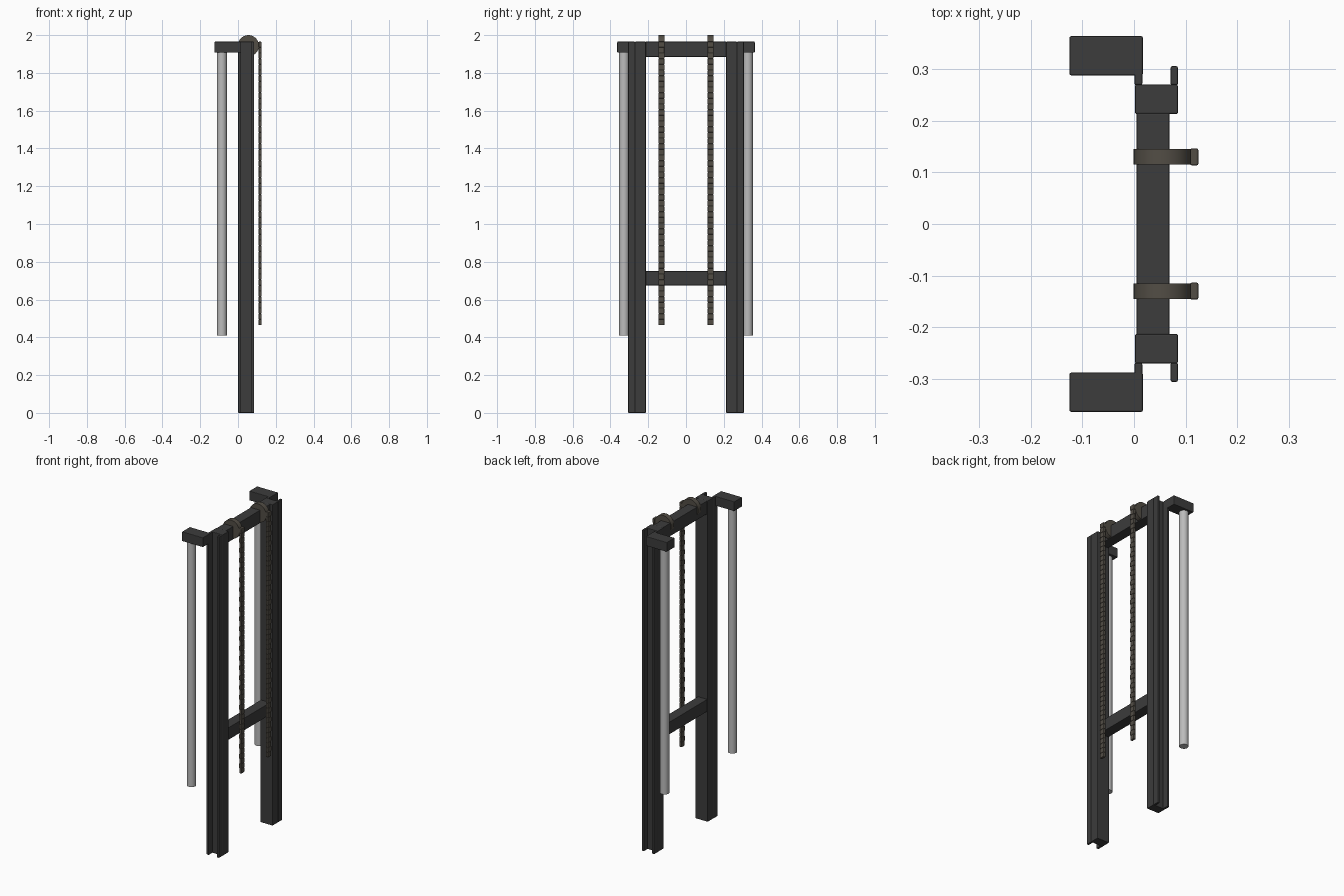
import bpy, bmesh
from mathutils import Matrix, Vector

if "Cube" in bpy.data.objects:
    bpy.data.objects.remove(bpy.data.objects["Cube"])


def material(name, rgb):
    m = bpy.data.materials.new(name)
    m.diffuse_color = (*rgb, 1)
    m.use_nodes = True
    m.node_tree.nodes["Principled BSDF"].inputs["Base Color"].default_value = m.diffuse_color
    return m


DARK = material("dark_steel", (0.045, 0.045, 0.045))
CHAIN = material("chain_steel", (0.085, 0.075, 0.06))
CHROME = material("rod_steel", (0.5, 0.5, 0.5))


def finish(name, bm, mat, bevel=0.0):
    mesh = bpy.data.meshes.new(name)
    bm.to_mesh(mesh)
    bm.free()
    mesh.materials.append(mat)
    ob = bpy.data.objects.new(name, mesh)
    bpy.context.collection.objects.link(ob)
    if bevel:
        mod = ob.modifiers.new("soft_edges", 'BEVEL')
        mod.width = bevel
        mod.segments = 2
    return ob


def add_box(bm, x, y, z):
    size = (x[1] - x[0], y[1] - y[0], z[1] - z[0])
    mid = Vector((x[0] + x[1], y[0] + y[1], z[0] + z[1])) / 2
    bmesh.ops.create_cube(bm, size=1, matrix=Matrix.Translation(mid) @ Matrix.Diagonal((*size, 1)))


def box(name, x, y, z, mat=DARK, bevel=0.003):
    bm = bmesh.new()
    add_box(bm, x, y, z)
    return finish(name, bm, mat, bevel)


def cylinder(name, loc, r, depth, mat, axis='Z', segs=32, bevel=0.0):
    rot = Matrix.Rotation(1.5707963, 4, 'X') if axis == 'Y' else Matrix()
    bm = bmesh.new()
    bmesh.ops.create_cone(bm, cap_ends=True, segments=segs, radius1=r, radius2=r,
                          depth=depth, matrix=Matrix.Translation(loc) @ rot)
    ob = finish(name, bm, mat)
    bpy.context.view_layer.objects.active = ob
    ob.select_set(True)
    bpy.ops.object.shade_smooth_by_angle(angle=0.6)
    ob.select_set(False)
    return ob


def span(s, a, b):
    return tuple(sorted((s * a, s * b)))


for side, s in (("left", -1), ("right", 1)):
    # Upright channel: solid web with two flanges, open outward
    box(f"{side}_rail_web", (0.002, 0.085), span(s, 0.213, 0.270), (0, 1.965))
    box(f"{side}_rail_back_flange", (0.001, 0.016), span(s, 0.269, 0.306), (0, 1.965))
    box(f"{side}_rail_front_flange", (0.071, 0.085), span(s, 0.269, 0.306), (0, 1.965))

    # Lift cylinder and its top bracket
    box(f"{side}_cylinder_bracket", (-0.125, 0.017), span(s, 0.288, 0.364), (1.907, 1.965))
    cylinder(f"{side}_lift_cylinder", (-0.085, s * 0.328, 1.16), 0.026, 1.50, CHROME)

    # Pulley and hanging chain
    cylinder(f"{side}_pulley", (0.055, s * 0.13, 1.944), 0.056, 0.03, CHAIN, 'Y', 32)
    bm = bmesh.new()
    for i in range(50):
        z = 0.465 + i * 0.03
        w = 0.0165 if i % 2 else 0.0155
        add_box(bm, (0.109, 0.1245), (s * 0.13 - w, s * 0.13 + w), (z, z + 0.03))
    finish(f"{side}_chain", bm, CHAIN, 0.003)

# Cross beams
box("top_cross_beam", (0.005, 0.069), (-0.215, 0.215), (1.885, 1.965))
box("lower_cross_beam", (0.005, 0.069), (-0.215, 0.215), (0.675, 0.75))
